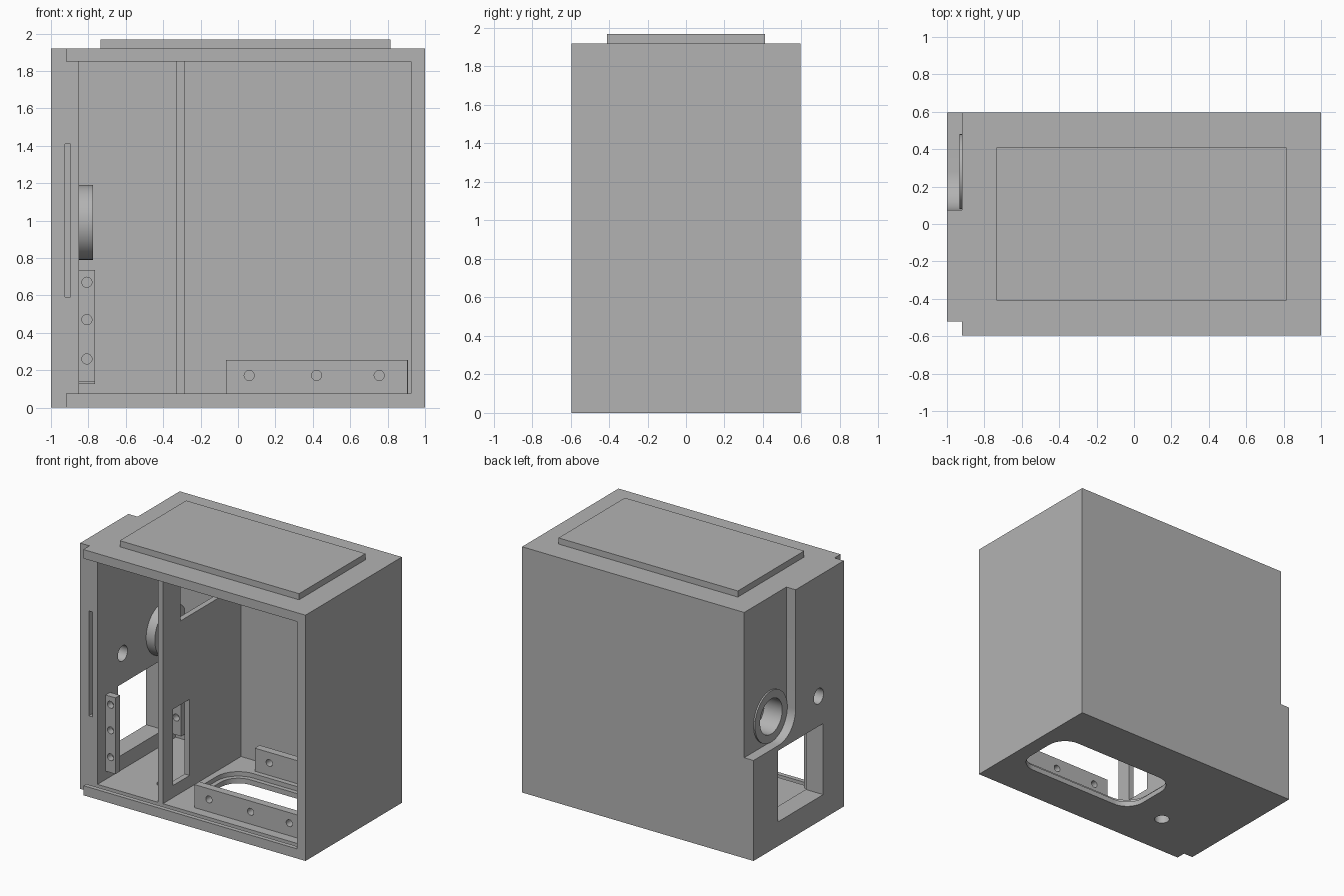
import bpy, bmesh, math
from mathutils import Matrix

if "Cube" in bpy.data.objects:
    bpy.data.objects.remove(bpy.data.objects["Cube"])

grey = bpy.data.materials.new("plain_grey")
grey.diffuse_color = (0.45, 0.45, 0.45, 1)
grey.use_nodes = True
grey.node_tree.nodes["Principled BSDF"].inputs["Base Color"].default_value = grey.diffuse_color


def make(name, bm):
    bmesh.ops.recalc_face_normals(bm, faces=bm.faces)
    me = bpy.data.meshes.new(name)
    bm.to_mesh(me)
    bm.free()
    me.materials.append(grey)
    ob = bpy.data.objects.new(name, me)
    bpy.context.collection.objects.link(ob)
    return ob


def box(name, x0, x1, y0, y1, z0, z1):
    bm = bmesh.new()
    bmesh.ops.create_cube(bm, size=1)
    for v in bm.verts:
        v.co = ((x0 + x1) / 2 + v.co.x * (x1 - x0),
                (y0 + y1) / 2 + v.co.y * (y1 - y0),
                (z0 + z1) / 2 + v.co.z * (z1 - z0))
    return make(name, bm)


def cyl(name, axis, centre, r, length, seg=48):
    bm = bmesh.new()
    bmesh.ops.create_cone(bm, cap_ends=True, segments=seg, radius1=r, radius2=r, depth=length)
    rot = {'X': Matrix.Rotation(math.pi / 2, 4, 'Y'),
           'Y': Matrix.Rotation(math.pi / 2, 4, 'X'), 'Z': Matrix()}[axis]
    bm.transform(Matrix.Translation(centre) @ rot)
    return make(name, bm)


def prism(name, pts, vec):
    bm = bmesh.new()
    f = bm.faces.new([bm.verts.new(p) for p in pts])
    ext = bmesh.ops.extrude_face_region(bm, geom=[f])['geom']
    bmesh.ops.translate(bm, vec=vec, verts=[g for g in ext if isinstance(g, bmesh.types.BMVert)])
    return make(name, bm)


def rounded_slab(name, x0, x1, y0, y1, r, z0, z1):
    pts = []
    for cx, cy, a in ((x1 - r, y1 - r, 0), (x0 + r, y1 - r, 90), (x0 + r, y0 + r, 180), (x1 - r, y0 + r, 270)):
        for i in range(13):
            t = math.radians(a + i * 7.5)
            pts.append((cx + r * math.cos(t), cy + r * math.sin(t), z0))
    return prism(name, pts, (0, 0, z1 - z0))


def cut(ob, cutters):
    for c in cutters:
        m = ob.modifiers.new("cut", 'BOOLEAN')
        m.object, m.operation, m.solver = c, 'DIFFERENCE', 'EXACT'
    dg = bpy.context.evaluated_depsgraph_get()
    me = bpy.data.meshes.new_from_object(ob.evaluated_get(dg))
    ob.modifiers.clear()
    ob.data = me
    for c in cutters:
        bpy.data.objects.remove(c)
    return ob


# side recess outline: straight on top, rounded around the port
PY, PZ, PR = 0.28, 0.99, 0.205
recess = [(-1.1, 0.7, 2.1), (-1.1, 0.7, PZ - PR)]
recess += [(-1.1, PY - PR * math.sin(t), PZ - PR * math.cos(t))
           for t in [i * math.pi / 32 for i in range(17)]]
recess += [(-1.1, PY - PR, 2.1)]

# cabinet shell with all openings
cabinet = box("cabinet", -1, 1, -0.595, 0.595, 0, 1.92)
cut(cabinet, [
    box("interior", -0.85, 0.925, -0.7, 0.445, 0.075, 1.85),
    box("front_corner_notch", -1.1, -0.92, -0.7, -0.52, -0.1, 2.1),
    box("left_wall_setback", -1.1, -0.84, -0.7, -0.52, 0.075, 1.85),
    box("door_groove", -1.1, 0.95, -0.56, -0.52, 0.045, 1.88),
    prism("side_recess", recess, (0.18, 0, 0)),
    cyl("port_hole", 'X', (-0.9, PY, PZ), 0.137, 0.4),
    cyl("cable_hole", 'X', (-0.9, -0.21, 0.98), 0.06, 0.4, 32),
    box("side_window", -1.1, -0.8, -0.265, 0.295, 0.19, 0.745),
    box("latch_slot", -0.925, -0.895, -0.6, -0.42, 0.59, 1.41),
    rounded_slab("floor_opening", -0.2, 0.88, -0.29, 0.225, 0.15, -0.1, 0.2),
    rounded_slab("floor_rebate", -0.235, 0.915, -0.325, 0.26, 0.185, 0.04, 0.2),
    cyl("floor_hole", 'Z', (-0.468, -0.236, 0), 0.055, 0.4, 32),
])

# raised lid panel
lid = box("lid_panel", -0.735, 0.815, -0.41, 0.41, 1.92, 1.968)

# inner divider with lower and upper openings
divider = box("divider", -0.328, -0.285, -0.52, 0.445, 0.075, 1.85)
cut(divider, [box("lower_opening", -0.5, -0.1, -0.397, -0.19, 0.17, 0.765),
              box("upper_opening", -0.5, -0.1, -0.3, 0.19, 1.42, 1.72)])

# port rings on both sides of the left wall
rings = []
for name, x0, x1 in (("inner_port_ring", -0.85, -0.775), ("outer_port_ring", -0.932, -0.92)):
    ring = cyl(name, 'X', ((x0 + x1) / 2, PY, PZ), 0.2, x1 - x0, 64)
    rings.append(cut(ring, [cyl("bore", 'X', (-0.85, PY, PZ), 0.137, 0.5)]))


# drilled mounting rails
def rail(name, dims, holes):
    ob = box(name, *dims)
    ym = (dims[2] + dims[3]) / 2
    return cut(ob, [cyl("drill", 'Y', (x, ym, z), 0.027, 0.3, 24) for x, z in holes])


rails = []
for side, y, z0 in (("front", -0.42, 0.14), ("rear", 0.39, 0.125)):
    rails.append(rail(side + "_window_rail", (-0.85, -0.765, y, y + 0.055, z0, 0.735),
                      [(-0.808, z) for z in (0.26, 0.47, 0.67)]))
for side, y, x1 in (("front", -0.445, 0.905), ("rear", 0.30, 0.91)):
    rails.append(rail(side + "_floor_rail", (-0.065, x1, y, y + 0.06, 0.075, 0.255),
                      [(x, 0.172) for x in (0.06, 0.42, 0.755)]))

# smooth round surfaces, crisp edges
for ob in [cabinet] + rings + rails:
    bpy.ops.object.select_all(action='DESELECT')
    ob.select_set(True)
    bpy.context.view_layer.objects.active = ob
    bpy.ops.object.shade_smooth_by_angle(angle=math.radians(30))
